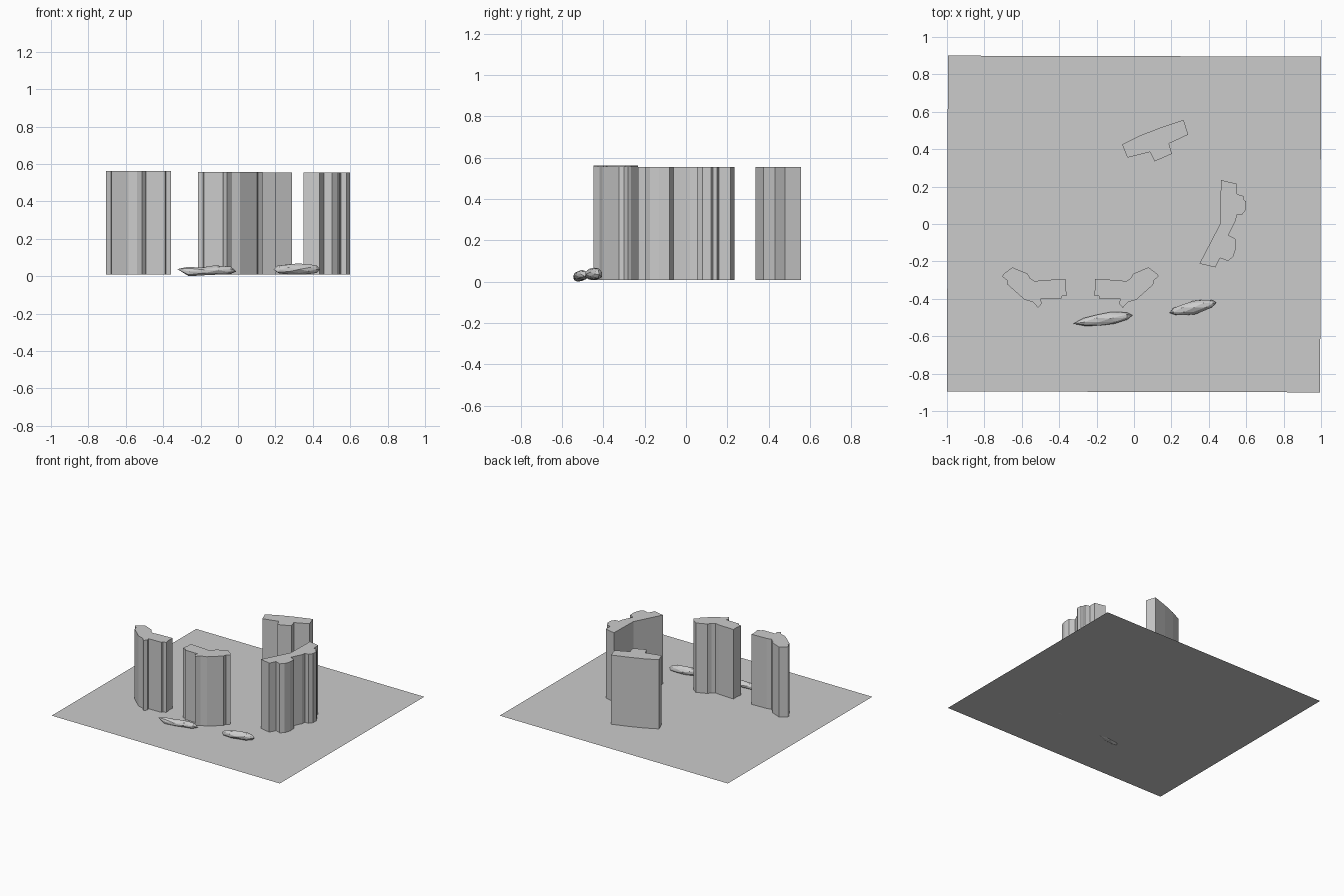
import bpy, bmesh, math, random
from mathutils import Vector

if "Cube" in bpy.data.objects:
    bpy.data.objects.remove(bpy.data.objects["Cube"])

GROUND_Z = 0.009


def make_object(name, bm):
    bmesh.ops.recalc_face_normals(bm, faces=bm.faces)
    mesh = bpy.data.meshes.new(name)
    bm.to_mesh(mesh)
    bm.free()
    obj = bpy.data.objects.new(name, mesh)
    bpy.context.collection.objects.link(obj)
    return obj


def tower(name, outline, top):
    """Extrude a floor plan from the ground up to the given height."""
    bm = bmesh.new()
    base = bm.faces.new([bm.verts.new((x, y, GROUND_Z)) for x, y in outline])
    ext = bmesh.ops.extrude_face_region(bm, geom=[base], use_keep_orig=True)
    up = [g for g in ext["geom"] if isinstance(g, bmesh.types.BMVert)]
    bmesh.ops.translate(bm, verts=up, vec=(0, 0, top - GROUND_Z))
    return make_object(name, bm)


def rock(name, start, end, rings, seed, sides=8):
    """Loft a faceted boulder; each ring is (t, half width, low z, high z)."""
    rng = random.Random(seed)
    a, b = Vector(start), Vector(end)
    side = (b - a).cross(Vector((0, 0, 1))).normalized()
    bm = bmesh.new()
    loops = []
    for i, (t, w, lo, hi) in enumerate(rings):
        loop = []
        for k in range(sides):
            ang = 2 * math.pi * (k + 0.5 * (i % 2)) / sides
            s = rng.uniform(0.88, 1.04)
            p = a.lerp(b, t + rng.uniform(-0.03, 0.03)) + side * w * s * math.cos(ang)
            p.z = (lo + hi) / 2 + (hi - lo) / 2 * s * math.sin(ang)
            loop.append(bm.verts.new(p))
        loops.append(loop)
    for i, (l, m) in enumerate(zip(loops, loops[1:])):
        for k in range(sides):
            n = (k + 1) % sides
            if i % 2 == 0:
                bm.faces.new((l[k], l[n], m[k]))
                bm.faces.new((l[n], m[n], m[k]))
            else:
                bm.faces.new((l[k], l[n], m[n]))
                bm.faces.new((l[k], m[n], m[k]))
    for loop, tip in ((loops[0], a), (loops[-1], b)):
        v = bm.verts.new(tip)
        for k in range(sides):
            bm.faces.new((loop[k], loop[(k + 1) % sides], v))
    return make_object(name, bm)


# Ground sheet
bm = bmesh.new()
bm.faces.new([bm.verts.new((x, y, GROUND_Z)) for x, y in
              ((-1, -0.895), (0.995, -0.9), (1, 0.895), (-0.995, 0.9))])
make_object("ground_sheet", bm)

# Pair of mirrored bent towers at the front
wing = [(-0.705, -0.28), (-0.695, -0.265), (-0.65, -0.232), (-0.57, -0.265),
        (-0.555, -0.29), (-0.53, -0.307), (-0.495, -0.30), (-0.365, -0.295),
        (-0.367, -0.335), (-0.358, -0.382), (-0.385, -0.386), (-0.39, -0.40),
        (-0.50, -0.402), (-0.493, -0.425), (-0.513, -0.448), (-0.54, -0.418),
        (-0.585, -0.405), (-0.675, -0.325), (-0.68, -0.30)]
tower("tower_left", wing, 0.562)
tower("tower_centre", [(-0.573 - x, y) for x, y in reversed(wing)], 0.557)

# Right tower with two rounded bays
tower("tower_right", [
    (0.465, 0.235), (0.55, 0.215), (0.55, 0.16), (0.585, 0.15), (0.587, 0.13),
    (0.60, 0.12), (0.60, 0.08), (0.58, 0.052), (0.55, 0.052), (0.545, 0.02),
    (0.505, -0.06), (0.543, -0.08), (0.545, -0.13), (0.53, -0.175),
    (0.503, -0.198), (0.46, -0.182), (0.435, -0.232), (0.35, -0.212),
    (0.46, 0.0)], 0.554)

# Back tower with a curved rear wall and a stepped front
tower("tower_back", [
    (-0.063, 0.425), (0.03, 0.472), (0.14, 0.515), (0.265, 0.557),
    (0.29, 0.478), (0.187, 0.43), (0.203, 0.375), (0.11, 0.335),
    (0.085, 0.385), (-0.035, 0.355)], 0.555)

# Boulders
rock("boulder_left", (-0.325, -0.533, 0.038), (-0.008, -0.488, 0.025),
     [(0.2, 0.024, 0.0, 0.05), (0.42, 0.032, 0.003, 0.048),
      (0.66, 0.033, 0.007, 0.057), (0.88, 0.021, 0.009, 0.052)], 3)
rock("boulder_right", (0.19, -0.475, 0.035), (0.44, -0.42, 0.035),
     [(0.1, 0.021, 0.013, 0.058), (0.3, 0.034, 0.006, 0.066),
      (0.52, 0.036, 0.006, 0.067), (0.74, 0.033, 0.008, 0.066),
      (0.91, 0.022, 0.016, 0.057)], 8)
